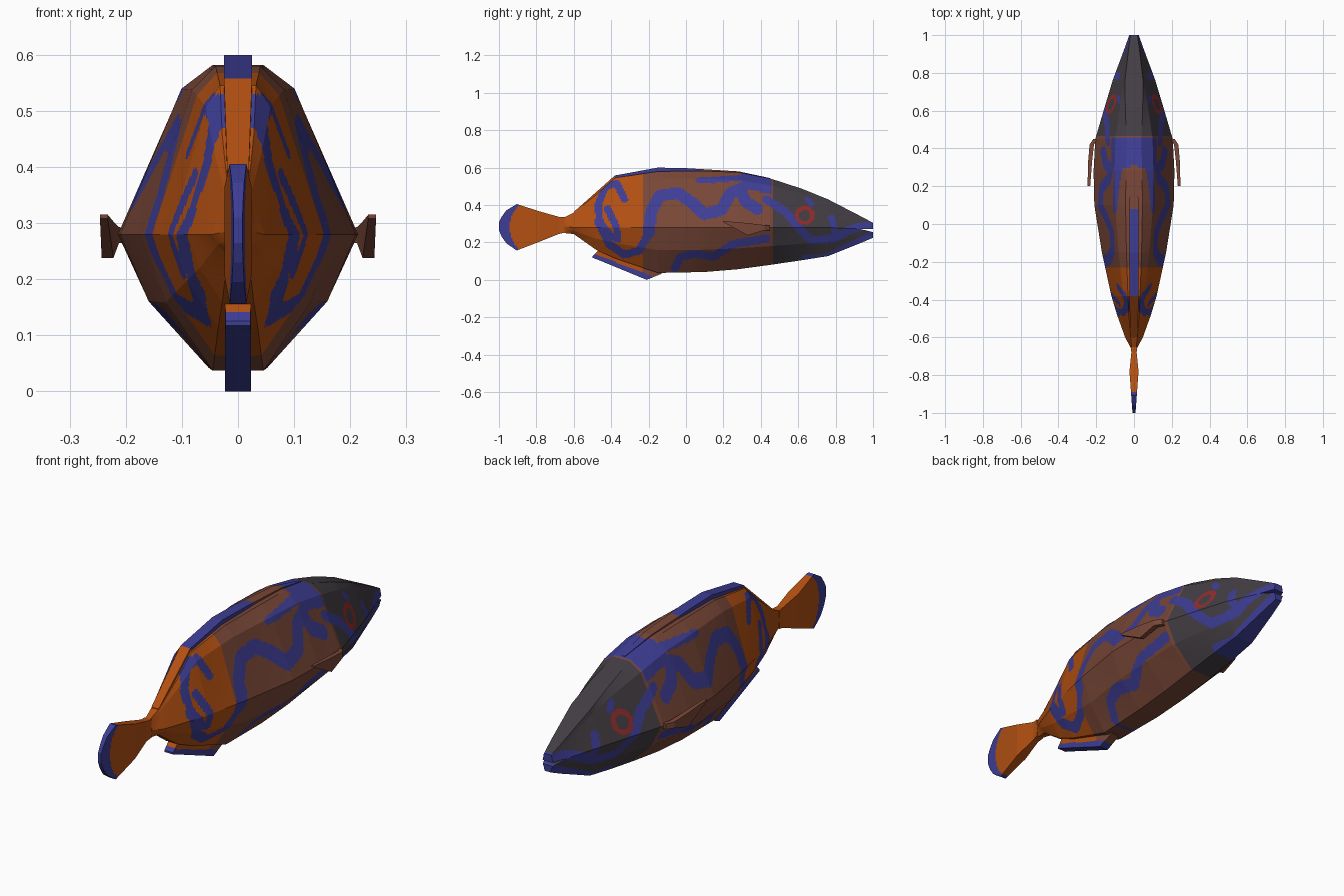
import bpy, bmesh, math
from mathutils import Vector

if "Cube" in bpy.data.objects:
    bpy.data.objects.remove(bpy.data.objects["Cube"])

# ---------- materials ----------
COLORS = [("orange", (0.45, 0.08, 0.006)), ("brown", (0.19, 0.063, 0.038)),
          ("dark_grey", (0.056, 0.047, 0.056)), ("blue", (0.047, 0.047, 0.30)),
          ("red", (0.29, 0.025, 0.025))]
MATS = []
for n, c in COLORS:
    m = bpy.data.materials.new(n)
    m.diffuse_color = (*c, 1)
    m.use_nodes = True
    m.node_tree.nodes["Principled BSDF"].inputs["Base Color"].default_value = m.diffuse_color
    MATS.append(m)
ORANGE, BROWN, GREY, BLUE, RED = range(5)

# ---------- painted squiggles: half width + (y, z) path on the flanks ----------
SQUIGGLES = [
    (0.019, [(-.33, .43), (-.37, .515), (-.43, .50), (-.47, .40), (-.46, .31),
             (-.40, .23), (-.365, .22), (-.375, .29), (-.42, .38)]),
    (0.021, [(-.47, .31), (-.41, .19), (-.33, .135), (-.25, .155), (-.20, .25)]),
    (0.031, [(-.20, .25), (-.185, .37), (-.14, .45), (-.045, .465), (.03, .415),
             (.10, .35), (.19, .375), (.24, .465), (.29, .485), (.32, .415), (.38, .38)]),
    (0.016, [(.07, .53), (.30, .545), (.42, .545)]),
    (0.022, [(.43, .43), (.53, .365), (.61, .27), (.67, .21), (.79, .22),
             (.87, .265), (.93, .285), (1.0, .288)]),
    (0.014, [(.67, .405), (.65, .43)]),
    (0.018, [(.78, .33), (.80, .25)]),
    (0.022, [(-.06, .06), (-.03, .12), (.04, .14), (.15, .125), (.25, .19), (.43, .22)]),
]


def seg_dist(p, a, b):
    ab = (b[0] - a[0], b[1] - a[1])
    t = ((p[0] - a[0]) * ab[0] + (p[1] - a[1]) * ab[1]) / (ab[0] ** 2 + ab[1] ** 2)
    t = min(1, max(0, t))
    return math.hypot(p[0] - a[0] - t * ab[0], p[1] - a[1] - t * ab[1])


def base_color(y):
    return ORANGE if y < -0.23 else BROWN if y < 0.47 else GREY


def paint_body(c):
    x, y, z = abs(c.x), c.y, c.z
    if 0.03 < math.hypot(y - 0.635, z - 0.345) < 0.052:      # eye ring
        return RED
    if 0.30 < y < 0.46 and x < 0.12 and z > 0.46:            # crown patch
        return BLUE
    if y > 0.62 and x < 0.07 and z < 0.075 + 0.5 * max(0.12, y - 0.62):   # chin
        return BLUE
    for w, path in SQUIGGLES:
        if any(seg_dist((y, z), a, b) < w for a, b in zip(path, path[1:])):
            return BLUE
    return base_color(y)


def paint_tail(c):
    return BLUE if math.hypot(c.y + 0.78, c.z - 0.28) > 0.163 else ORANGE


def paint_dorsal(c):
    return BLUE if -0.38 < c.y < 0.08 or 0.31 < c.y < 0.46 else base_color(c.y)


def paint_anal(c):
    edge = 0.12 - (c.y + 0.50) * 0.397
    return BLUE if c.z < edge + 0.024 else base_color(c.y)


# ---------- loft through closed rings, finely divided so paint edges are crisp ----------
def loft(name, rings, paint, step=0.008, cap_start=True, cap_end=True):
    n = len(rings[0])
    around = []                                   # (edge index, fraction)
    for i in range(n):
        k = max(1, round(max((r[i] - r[(i + 1) % n]).length for r in rings) / step))
        around += [(i, j / k) for j in range(k)]
    dense = [[r[i].lerp(r[(i + 1) % n], t) for i, t in around] for r in rings]
    rows = []
    for a, b, ra, rb in zip(dense, dense[1:], rings, rings[1:]):
        k = max(1, round(abs(ra[0].y - rb[0].y) / step))
        rows += [[p.lerp(q, j / k) for p, q in zip(a, b)] for j in range(k)]
    rows.append(dense[-1])
    bm = bmesh.new()
    vs = [[bm.verts.new(p) for p in row] for row in rows]
    m = len(around)
    for r0, r1 in zip(vs, vs[1:]):
        for i in range(m):
            j = (i + 1) % m
            bm.faces.new((r0[i], r0[j], r1[j], r1[i]))
    if cap_start:
        bm.faces.new(vs[0])
    if cap_end:
        bm.faces.new(vs[-1])
    bmesh.ops.recalc_face_normals(bm, faces=bm.faces[:])
    for f in bm.faces:
        f.material_index = paint(f.calc_center_median())
    me = bpy.data.meshes.new(name)
    bm.to_mesh(me)
    bm.free()
    for mat in MATS:
        me.materials.append(mat)
    ob = bpy.data.objects.new(name, me)
    bpy.context.collection.objects.link(ob)
    return ob


def box_ring(y, x0, x1, z0, z1):
    return [Vector((x0, y, z0)), Vector((x1, y, z0)), Vector((x1, y, z1)), Vector((x0, y, z1))]


def fin(name, stations, paint):
    """Median fin from (y, z low, z high, half width)."""
    return loft(name, [box_ring(y, -w, w, a, b) for y, a, b, w in stations], paint)


# ---------- body cross-sections ----------
def upper(y, top, w, ridge, mid):
    return [(ridge, top), (max(ridge * 1.1, 0.48 * w), mid + (top - mid) * 0.86), (w, mid)]


def lower(y, bot, w, ridge, mid):
    return [(w, mid), (0.76 * w, mid - (mid - bot) * 0.5), (ridge, bot)]


def ring(y, half):
    return [Vector((x, y, z)) for x, z in half] + [Vector((-x, y, z)) for x, z in reversed(half)]


# y, top, bottom, half width, top ridge, belly half width, side crease height
BODY = [(-.65, .335, .25, .020, .012, .010, .285),
        (-.60, .36, .245, .047, .018, .018, .28),
        (-.48, .455, .16, .090, .028, .028, .28),
        (-.38, .545, .115, .120, .032, .035, .28),
        (-.15, .580, .037, .170, .040, .045, .28),
        (.10, .582, .042, .210, .045, .052, .28),
        (.28, .575, .057, .214, .042, .055, .28),
        (.45, .542, .080, .205, .040, .055, .28),
        (.62, .487, .105, .155, .046, .052, .28),
        (.76, .430, .127, .113, .048, .046, .28),
        (.93, .342, .195, .050, .028, .026, .272)]
loft("body", [ring(y, upper(y, t, w, r, m) + lower(y, b, w, br, m)[1:])
              for y, t, b, w, r, br, m in BODY], paint_body, cap_end=False)

# jaws, parting at the mouth
y, t, b, w, r, br, m = BODY[-1]
loft("upper_jaw", [ring(y, upper(y, t, w, r, m)),
                   ring(1, upper(1, .305, .025, .018, .272))], paint_body, cap_start=False)
loft("lower_jaw", [ring(y, lower(y, b, w, br, m)),
                   ring(1, lower(1, .225, .025, .016, .255))], paint_body, cap_start=False)

# ---------- fins ----------
fin("tail_fin", [(-.65, .252, .335, .018), (-.68, .245, .337, .014), (-.78, .205, .365, .024),
                 (-.905, .157, .405, .015), (-.96, .195, .372, .011),
                 (-.985, .23, .338, .009), (-1, .265, .31, .008)], paint_tail)
fin("dorsal_fin", [(-.60, .33, .363, .018), (-.38, .50, .558, .025), (-.15, .55, .60, .025),
                   (0, .55, .597, .025), (.28, .54, .58, .02), (.45, .50, .544, .006)], paint_dorsal)
fin("anal_fin", [(-.50, .118, .126, .022), (-.47, .107, .157, .023),
                 (-.21, .0, .09, .023), (-.13, .033, .06, .02)], paint_anal)

# side fins, mirrored
SIDE = [(.45, .195, .215, .265, .29), (.42, .212, .235, .265, .293),
        (.33, .222, .243, .238, .303), (.20, .232, .246, .308, .315)]
for s, side in ((1, "right"), (-1, "left")):
    loft(side + "_side_fin", [box_ring(y, s * a, s * b, c, d) for y, a, b, c, d in SIDE],
         lambda c: BROWN, step=0.1)
